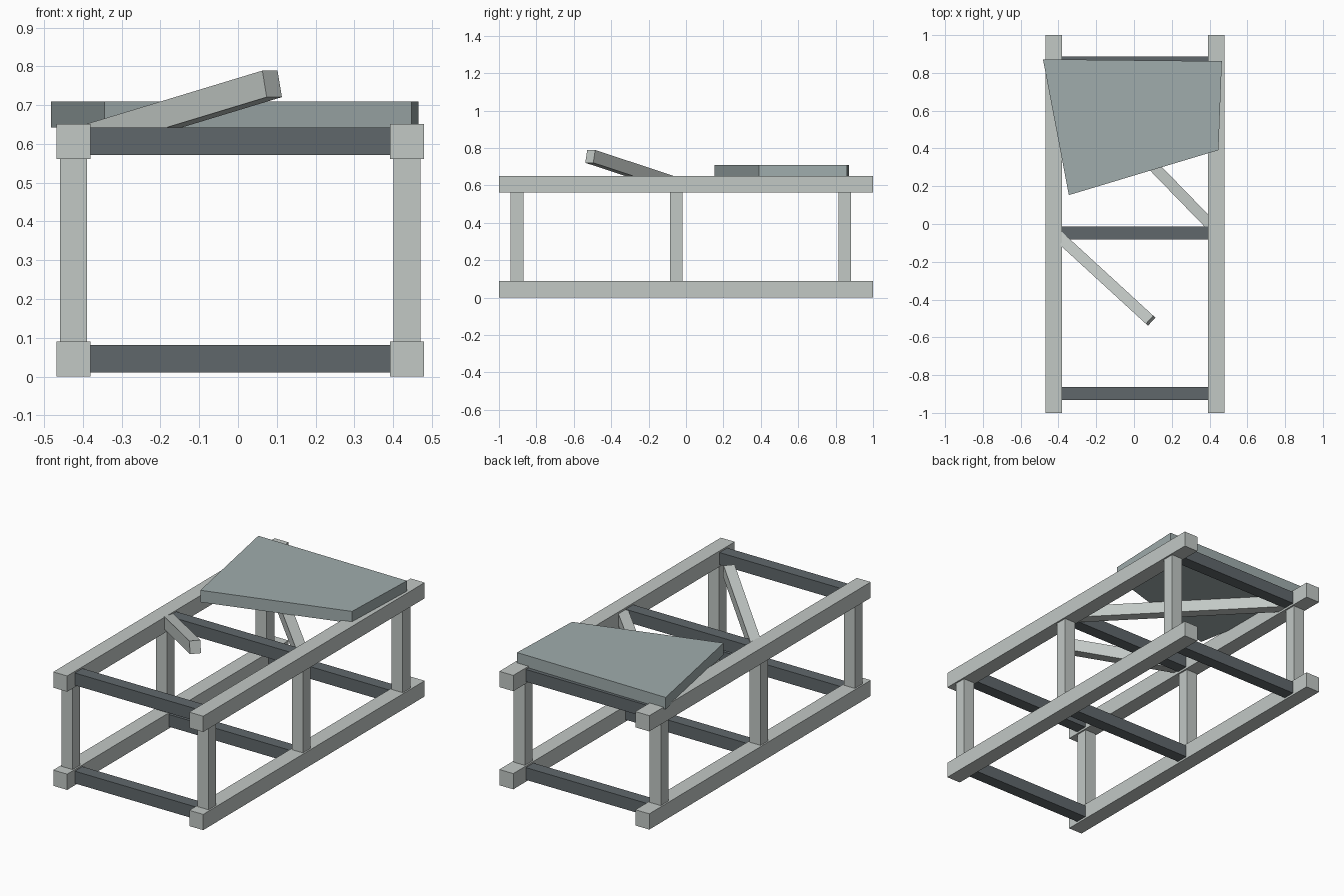
import bpy, bmesh
from mathutils import Vector, Matrix

if "Cube" in bpy.data.objects:
    bpy.data.objects.remove(bpy.data.objects["Cube"])


def material(name, color):
    mat = bpy.data.materials.new(name)
    mat.diffuse_color = (*color, 1)
    mat.use_nodes = True
    mat.node_tree.nodes["Principled BSDF"].inputs["Base Color"].default_value = mat.diffuse_color
    return mat


TIMBER = material("light_timber", (0.54, 0.58, 0.56))
DARK = material("dark_timber", (0.117, 0.137, 0.148))
PANEL = material("panel_grey", (0.35, 0.415, 0.415))


def finish(name, bm, mat):
    bmesh.ops.recalc_face_normals(bm, faces=bm.faces)
    mesh = bpy.data.meshes.new(name)
    bm.to_mesh(mesh)
    bm.free()
    mesh.materials.append(mat)
    ob = bpy.data.objects.new(name, mesh)
    bpy.context.collection.objects.link(ob)
    return ob


def block(name, center, size, mat=TIMBER):
    bm = bmesh.new()
    bmesh.ops.create_cube(bm, size=1, matrix=Matrix.Translation(center) @ Matrix.Diagonal((*size, 1)))
    return finish(name, bm, mat)


def beam(name, a, b, width, height):
    """Rectangular timber from a to b, kept upright about its own axis."""
    a, b = Vector(a), Vector(b)
    along = (b - a).normalized()
    side = Vector((0, 0, 1)).cross(along).normalized()
    up = along.cross(side)
    rot = Matrix((along, side, up)).transposed().to_4x4()
    bm = bmesh.new()
    bmesh.ops.create_cube(bm, size=1, matrix=Matrix.Translation((a + b) / 2) @ rot
                          @ Matrix.Diagonal(((b - a).length, width, height, 1)))
    return finish(name, bm, TIMBER)


SIDES = {"left": -0.424, "right": 0.436}
# level: rail z, crossbar z
LEVELS = {"lower": (0.045, 0.046), "upper": (0.606, 0.607)}
# station: post y, crossbar y
STATIONS = {"front": (-0.904, -0.897), "middle": (-0.052, -0.048), "back": (0.849, 0.852)}

# long side rails
for side, x in SIDES.items():
    for level, (z, _) in LEVELS.items():
        block(f"{level}_{side}_rail", (x, 0, z), (0.088, 2, 0.09))

# posts and crossbars
for station, (post_y, bar_y) in STATIONS.items():
    for side, x in SIDES.items():
        block(f"{station}_{side}_post", (x, post_y, 0.326), (0.07, 0.068, 0.476))
    for level, (_, z) in LEVELS.items():
        block(f"{level}_{station}_crossbar", (0.006, bar_y, z), (0.79, 0.069, 0.07), DARK)

# diagonal brace under the panel, and the broken one sticking up
beam("diagonal_brace", (0.42, -0.02, 0.606), (-0.42, 0.845, 0.606), 0.058, 0.068)
beam("broken_brace", (-0.41, -0.055, 0.604), (0.088, -0.512, 0.755), 0.058, 0.07)

# loose slanted top panel
bm = bmesh.new()
corners = [(-0.482, 0.872), (-0.345, 0.153), (0.447, 0.391), (0.465, 0.862)]
low = [bm.verts.new((x, y, 0.642)) for x, y in corners]
high = [bm.verts.new((x, y, 0.71)) for x, y in corners]
bm.faces.new(low)
bm.faces.new(high)
for i in range(4):
    j = (i + 1) % 4
    bm.faces.new((low[i], low[j], high[j], high[i]))
finish("top_panel", bm, PANEL)
